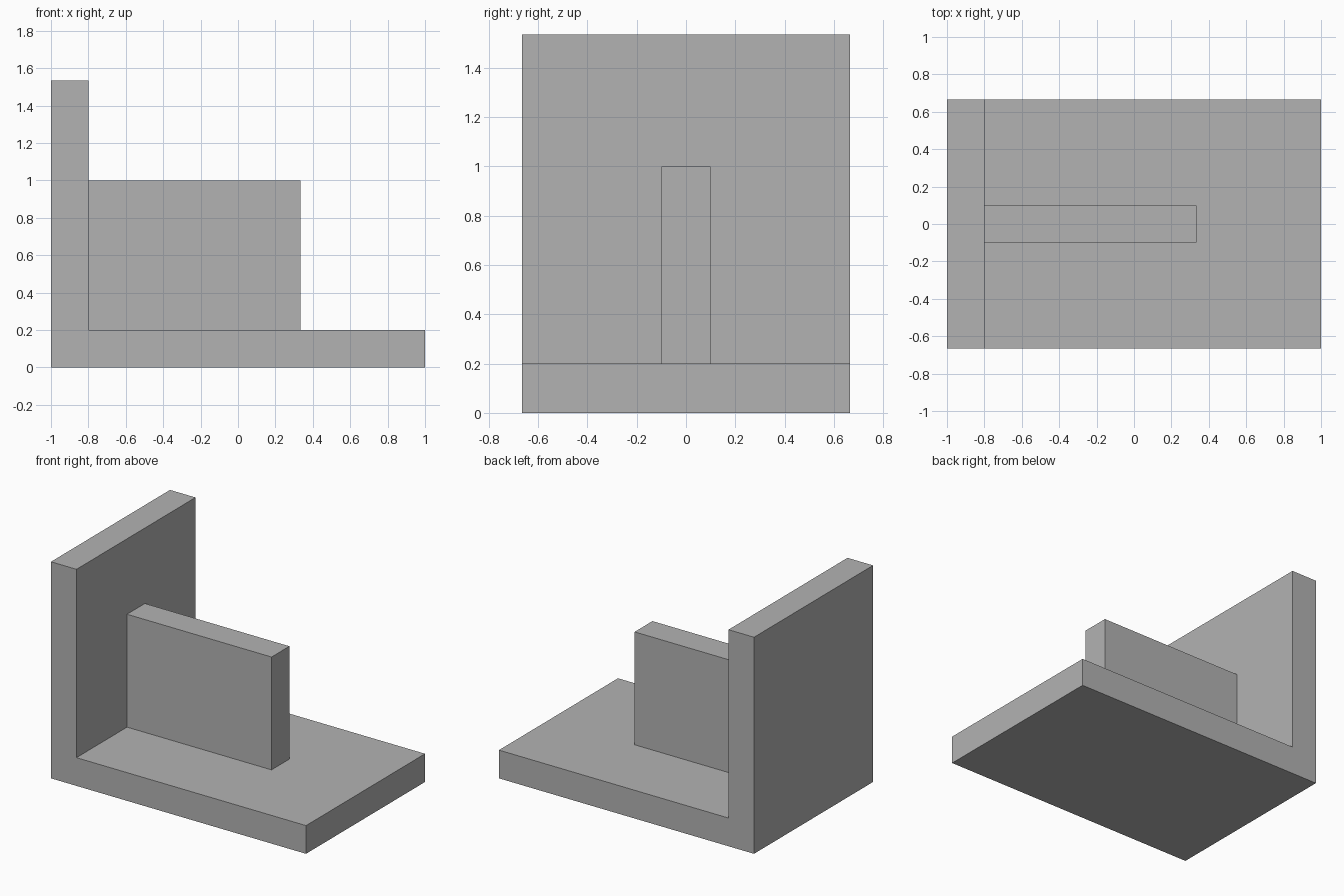
import bpy
import bmesh

cube = bpy.data.objects.get("Cube")
if cube:
    bpy.data.objects.remove(cube, do_unlink=True)

LENGTH, WIDTH, HEIGHT = 2.0, 1.333, 1.535
THICK = 0.2
BACK = -LENGTH / 2
RIB_END, RIB_TOP = 0.333, 1.0

grey = bpy.data.materials.new("plain grey")
grey.use_nodes = True
colour = (0.45, 0.45, 0.45, 1)
grey.diffuse_color = colour
grey.node_tree.nodes["Principled BSDF"].inputs["Base Color"].default_value = colour


def extrude_profile(name, points, width):
    """Extrude an x-z outline along y, centred on y = 0."""
    bm = bmesh.new()
    face = bm.faces.new([bm.verts.new((x, -width / 2, z)) for x, z in points])
    new = bmesh.ops.extrude_face_region(bm, geom=[face])["geom"]
    verts = [v for v in new if isinstance(v, bmesh.types.BMVert)]
    bmesh.ops.translate(bm, verts=verts, vec=(0, width, 0))
    bmesh.ops.recalc_face_normals(bm, faces=bm.faces)
    mesh = bpy.data.meshes.new(name)
    bm.to_mesh(mesh)
    bm.free()
    mesh.materials.append(grey)
    obj = bpy.data.objects.new(name, mesh)
    bpy.context.collection.objects.link(obj)
    return obj


# L-shaped body: base plate and upright wall in one piece
inner = BACK + THICK
extrude_profile("angle_bracket", [
    (BACK, 0), (-BACK, 0), (-BACK, THICK),
    (inner, THICK), (inner, HEIGHT), (BACK, HEIGHT)], WIDTH)

# Central stiffening rib between wall and base
extrude_profile("centre_rib", [
    (inner, THICK), (RIB_END, THICK),
    (RIB_END, RIB_TOP), (inner, RIB_TOP)], THICK)
